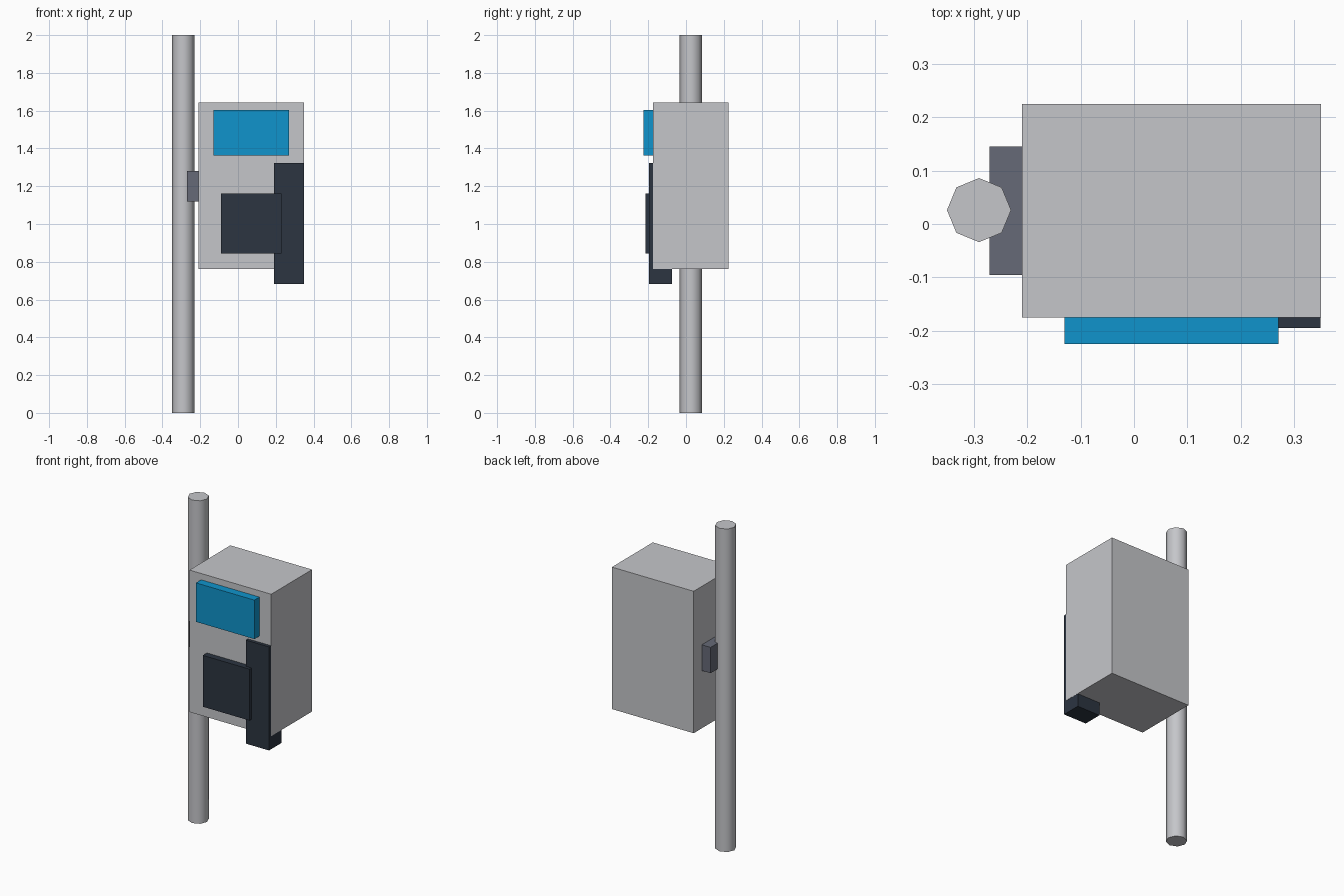
import bpy
import math

cube = bpy.data.objects.get("Cube")
if cube:
    bpy.data.objects.remove(cube, do_unlink=True)


def material(name, rgb):
    mat = bpy.data.materials.new(name)
    mat.use_nodes = True
    colour = (*rgb, 1.0)
    mat.diffuse_color = colour
    mat.node_tree.nodes["Principled BSDF"].inputs["Base Color"].default_value = colour
    return mat


def box(name, mat, x, y, z):
    """Box from its (low, high) extent on each axis."""
    spans = (x, y, z)
    bpy.ops.mesh.primitive_cube_add(size=1, location=[sum(s) / 2 for s in spans])
    obj = bpy.context.object
    obj.name = name
    obj.scale = [high - low for low, high in spans]
    bpy.ops.object.transform_apply(location=False, rotation=False, scale=True)
    obj.data.materials.append(mat)
    return obj


light_grey = material("light grey", (0.56, 0.565, 0.59))
bracket_grey = material("slate grey", (0.133, 0.144, 0.184))
dark = material("dark navy", (0.025, 0.035, 0.053))
blue = material("bright blue", (0.005, 0.296, 0.604))

# Octagonal pole, smooth around its sides
bpy.ops.mesh.primitive_cylinder_add(vertices=8, radius=0.06, depth=2,
                                    location=(-0.29, 0.026, 1))
pole = bpy.context.object
pole.name = "pole"
pole.data.materials.append(light_grey)
bpy.ops.object.shade_smooth_by_angle(angle=math.radians(50))

# Cabinet and the bracket holding it to the pole
box("cabinet", light_grey, (-0.21, 0.35), (-0.175, 0.225), (0.763, 1.642))
box("pole_bracket", bracket_grey, (-0.27, -0.2), (-0.095, 0.145), (1.12, 1.28))

# Front fittings
box("display_panel", blue, (-0.13, 0.27), (-0.225, -0.165), (1.362, 1.603))
box("side_column", dark, (0.19, 0.349), (-0.195, -0.075), (0.682, 1.323))
box("front_plate", dark, (-0.09, 0.23), (-0.215, -0.165), (0.843, 1.161))
